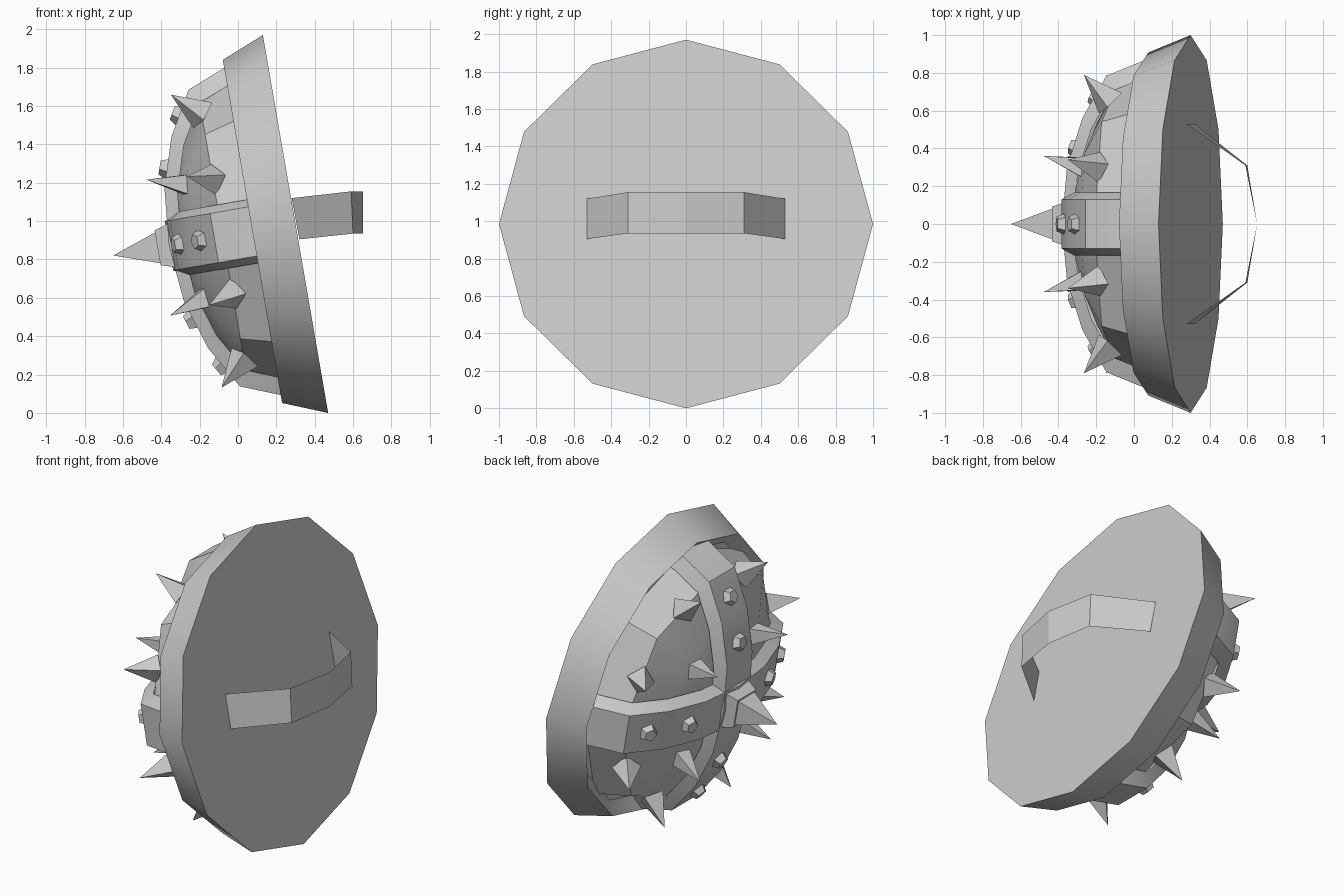
import bpy, bmesh, math
from mathutils import Matrix, Vector

cube = bpy.data.objects.get("Cube")
if cube:
    bpy.data.objects.remove(cube, do_unlink=True)

iron = bpy.data.materials.new("grey iron")
iron.use_nodes = True
GREY = (0.6, 0.6, 0.6, 1)
iron.diffuse_color = GREY
iron.node_tree.nodes["Principled BSDF"].inputs["Base Color"].default_value = GREY

# Shield frame: local z is the outward axis, local y is up along the face
TILT = math.radians(9.8)
S, C = math.sin(TILT), math.cos(TILT)
FRAME = Matrix(((0, -S, -C, 0.30), (-1, 0, 0, 0), (0, C, -S, 0.985), (0, 0, 0, 1)))


def finish(name, bm, smooth=None, frame=FRAME):
    """Turn a bmesh into a named, coloured object in the shield frame."""
    bmesh.ops.recalc_face_normals(bm, faces=bm.faces)
    bm.transform(frame)
    mesh = bpy.data.meshes.new(name)
    bm.to_mesh(mesh)
    bm.free()
    mesh.materials.append(iron)
    obj = bpy.data.objects.new(name, mesh)
    bpy.context.scene.collection.objects.link(obj)
    if smooth:
        bpy.ops.object.select_all(action='DESELECT')
        obj.select_set(True)
        bpy.context.view_layer.objects.active = obj
        bpy.ops.object.shade_smooth_by_angle(angle=math.radians(smooth))
    return obj


def lathe(name, profile, sides, smooth):
    """Revolve (radius, height) points; radius zero becomes a pole."""
    bm = bmesh.new()
    rings = []
    for r, h in profile:
        if r == 0:
            rings.append([bm.verts.new((0, 0, h))] * sides)
        else:
            rings.append([bm.verts.new((r * math.cos(a), r * math.sin(a), h))
                          for a in (math.tau * i / sides for i in range(sides))])
    for lo, hi in zip(rings, rings[1:]):
        for i in range(sides):
            j = (i + 1) % sides
            bm.faces.new(dict.fromkeys((lo[i], lo[j], hi[j], hi[i])))
    return finish(name, bm, smooth)


def cone(name, base, direction, r1, r2, length, sides, spin=0):
    """Spike or stud standing on base and pointing along direction."""
    bm = bmesh.new()
    turn = Vector(direction).to_track_quat('Z', 'Y').to_matrix().to_4x4()
    place = Matrix.Translation(base) @ turn @ Matrix.Rotation(spin, 4, 'Z')
    bmesh.ops.create_cone(bm, cap_ends=True, segments=sides, radius1=r1, radius2=r2,
                          depth=length,
                          matrix=place @ Matrix.Translation((0, 0, length / 2)))
    bmesh.ops.remove_doubles(bm, verts=bm.verts, dist=0.0005)
    return finish(name, bm)


# Wooden-style backing with flared rim
lathe("rim", [(0, 0), (1, 0), (0.908, 0.228), (0.83, 0.17), (0, 0.17)], 12, 35)

# Faceted dome
lathe("dome", [(0.85, 0.16), (0.765, 0.385), (0.53, 0.505), (0.27, 0.585), (0, 0.61)], 8, 25)

# Crossing straps with sloped sides
half = [(0.872, 0.16), (0.867, 0.225), (0.785, 0.43), (0.56, 0.56), (0.3, 0.642)]
path = half + [(0, 0.67)] + [(-u, d) for u, d in reversed(half)]


def strap(name, turn):
    bm = bmesh.new()
    rows = []
    for u, d in path:
        inner = Vector((u, d)) * 0.9
        rows.append([bm.verts.new(p) for p in (
            (inner.x, -0.168, inner.y), (u, -0.13, d),
            (u, 0.13, d), (inner.x, 0.168, inner.y))])
    for a, b in zip(rows, rows[1:]):
        for i in range(3):
            bm.faces.new((a[i], a[i + 1], b[i + 1], b[i]))
    bm.transform(Matrix.Rotation(turn, 4, 'Z'))
    finish(name, bm, 30)


strap("horizontal_strap", 0)
strap("vertical_strap", math.pi / 2)

# Five-sided rivets, two on each strap arm
for arm in range(4):
    spin = Matrix.Rotation(arm * math.pi / 2, 3, 'Z')
    for u, d, lean in ((0.40, 0.605, 0.32), (0.66, 0.495, 0.52)):
        cone("rivet", spin @ Vector((u, 0, d)),
             spin @ Vector((math.sin(lean), 0, math.cos(lean))),
             0.06, 0.04, 0.045, 5)

# Three spikes in each quarter: base point and tip
spikes = [((0.30, 0.64, 0.38), (0.34, 0.775, 0.525)),
          ((0.29, 0.29, 0.49), (0.36, 0.36, 0.727)),
          ((0.64, 0.30, 0.38), (0.79, 0.34, 0.515))]
for sx in (1, -1):
    for sy in (1, -1):
        for base, tip in spikes:
            flip = Vector((sx, sy, 1))
            b, t = Vector(base) * flip, Vector(tip) * flip
            cone("spike", b, t - b, 0.085, 0, (t - b).length, 4)

# Central boss and large spike
axis = (0, 0, 1)
cone("boss", (0, 0, 0.64), axis, 0.17, 0.13, 0.09, 4, math.pi / 4)
cone("centre_spike", (0, 0, 0.72), axis, 0.12, 0, 0.245, 4, math.pi / 4)

# Bent strip handle on the back
bm = bmesh.new()
ends = [(0.28, 0.32, 0.53, 1.12, 0.905), (0.59, 0.60, 0.31, 1.155, 0.935)]
bend = ends + [(0.652, 0.652, 0, 1.155, 0.935)]
bend += [(a, b, -y, hi, lo) for a, b, y, hi, lo in reversed(ends)]
pairs = [(bm.verts.new((a, y, hi)), bm.verts.new((b, y, lo))) for a, b, y, hi, lo in bend]
for p, q in zip(pairs, pairs[1:]):
    bm.faces.new((p[0], p[1], q[1], q[0]))
finish("handle", bm, None, Matrix.Identity(4))
